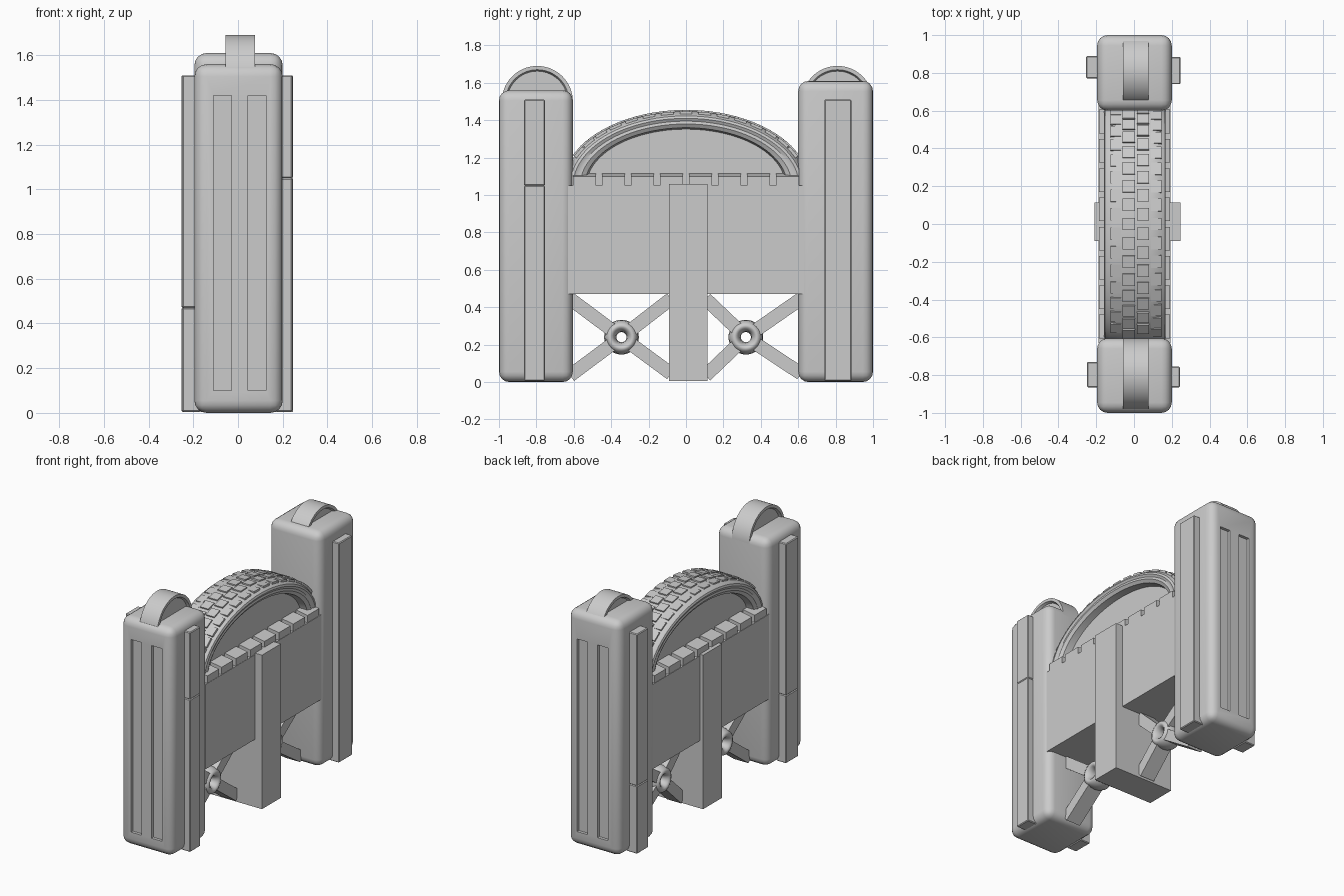
import bpy, bmesh, math
from mathutils import Vector

if "Cube" in bpy.data.objects:
    bpy.data.objects.remove(bpy.data.objects["Cube"])


def finish(name, bm, smooth=False):
    bmesh.ops.recalc_face_normals(bm, faces=bm.faces)
    me = bpy.data.meshes.new(name)
    bm.to_mesh(me)
    bm.free()
    ob = bpy.data.objects.new(name, me)
    bpy.context.collection.objects.link(ob)
    if smooth:
        shade(ob)
    return ob


def shade(ob):
    bpy.ops.object.select_all(action='DESELECT')
    ob.select_set(True)
    bpy.context.view_layer.objects.active = ob
    bpy.ops.object.shade_smooth_by_angle(angle=math.radians(35))


def add_box(bm, x, y, z):
    vs = bmesh.ops.create_cube(bm, size=1)['verts']
    for v in vs:
        v.co = Vector([(a + b) / 2 + c * (b - a) for (a, b), c in zip((x, y, z), v.co)])
    return vs


def box(name, x, y, z, bevel=0, segs=2):
    bm = bmesh.new()
    add_box(bm, x, y, z)
    if bevel:
        bmesh.ops.bevel(bm, geom=bm.edges[:], offset=bevel, segments=segs,
                        profile=0.5, affect='EDGES')
    return finish(name, bm, bevel > 0)


def half_wheel(name, centre, radii, profile, n=40, spread=1.0):
    """Sweep a cross-section of (x, inward offset) points over a half ellipse."""
    cx, cy, cz = centre
    ry, rz = radii
    bm = bmesh.new()
    rows = []
    for i in range(n + 1):
        t = math.pi * i / n
        rows.append([bm.verts.new((cx + x, cy + (ry - d * spread) * math.cos(t),
                                   cz + (rz - d) * math.sin(t))) for x, d in profile])
    for a, b in zip(rows, rows[1:]):
        for j in range(len(profile) - 1):
            bm.faces.new((a[j], a[j + 1], b[j + 1], b[j]))
    # disc faces closing both sides
    for j in (0, -1):
        bm.faces.new([r[j] for r in rows])
    bm.faces.new(rows[0])
    bm.faces.new(rows[-1])
    return finish(name, bm, True)


def pillar(name, y, top, outer):
    ob = box(name, (-0.195, 0.2), y, (0, top), 0.055, 4)
    # two long recessed slots on the outer face
    bm = bmesh.new()
    for x in ((-0.11, -0.03), (0.045, 0.125)):
        add_box(bm, x, (outer - 0.02, outer + 0.02), (0.1, 1.42))
    cut = finish(name + "_slot_cutter", bm)
    mod = ob.modifiers.new("slots", 'BOOLEAN')
    mod.operation, mod.object, mod.solver = 'DIFFERENCE', cut, 'EXACT'
    bpy.context.view_layer.objects.active = ob
    bpy.ops.object.modifier_apply(modifier="slots")
    bpy.data.objects.remove(cut)
    shade(ob)


# Pillars with slots
pillar("front_pillar", (-1, -0.605), 1.56, -1)
pillar("back_pillar", (0.6, 1), 1.61, 1)

# Raised strips on the pillar sides, in two lengths that touch
for name, x, y, split in (
        ("front_right", (0.17, 0.243), (-0.865, -0.755), 1.05),
        ("front_left", (-0.248, -0.17), (-0.865, -0.73), 0.47),
        ("back_right", (0.17, 0.247), (0.74, 0.885), None),
        ("back_left", (-0.253, -0.17), (0.77, 0.89), 0.47)):
    if split:
        box(name + "_strip_lower", x, y, (0.005, split), 0.005, 1)
    box(name + "_strip_upper", x, y, (split or 0.005, 1.51), 0.005, 1)

# Small half wheels on top of the pillars
small = [(-0.05, 0.045), (-0.05, 0.028), (-0.067, 0.02), (-0.067, 0.0),
         (0.067, 0.0), (0.067, 0.02), (0.05, 0.028), (0.05, 0.045)]
for name, y in (("front_top_wheel", -0.795), ("back_top_wheel", 0.81)):
    half_wheel(name, (0.01, y, 1.5), (0.19, 0.19), small, 32)

# Large half wheel between the pillars: rounded tyre, rim and recessed disc
right = [(0.09, 0.008), (0.135, 0.018), (0.158, 0.032), (0.163, 0.045),
         (0.155, 0.06), (0.158, 0.075), (0.145, 0.095), (0.1, 0.103)]
tyre = [(-x, d) for x, d in reversed(right)] + right
half_wheel("large_wheel", (0.005, 0, 1.05), (0.66, 0.405), tyre, 48, 1.25)

# Tread blocks in staggered rows over the crown
bm = bmesh.new()
count = 15
for row, (x0, x1) in enumerate(((-0.13, -0.075), (-0.065, 0.0), (0.012, 0.075), (0.085, 0.14))):
    for i in range(count):
        t = math.pi * (0.13 + 0.74 * (i + 0.5 * (row % 2)) / count)
        vs = add_box(bm, (x0, x1), (-0.033, 0.033), (-0.035, 0.0))
        p = Vector((0, 0.66 * math.cos(t), 1.05 + 0.405 * math.sin(t)))
        n = Vector((0, math.cos(t) / 0.66, math.sin(t) / 0.405)).normalized()
        drop = 0.008 if row in (0, 3) else 0.0
        for v in vs:
            y, z = v.co.y, v.co.z - drop
            v.co = Vector((v.co.x + 0.005, p.y + y * n.z + z * n.y, p.z - y * n.y + z * n.z))
finish("wheel_tread", bm)

# Panel and centre post
box("panel", (-0.188, 0.193), (-0.63, 0.635), (0.47, 1.05))
box("centre_post", (-0.21, 0.245), (-0.09, 0.115), (0.005, 1.06))

# Teeth along both top edges of the panel, reaching in under the tyre
for side, name in ((1, "right_teeth"), (-1, "left_teeth")):
    bm = bmesh.new()
    for i in range(8):
        y = -0.605 + i * 0.155
        for v in add_box(bm, (0.1, 0.188), (y, y + 0.125), (1.04, 1.115)):
            if v.co.z > 1.1 and v.co.x > 0.18:
                v.co.z -= 0.015
            v.co.x = v.co.x * side + 0.003
    finish(name, bm)

# Crossed braces with a ring at each crossing
for name, cy, y0, y1 in (("front", -0.345, -0.62, -0.08), ("back", 0.32, 0.105, 0.615)):
    cz = 0.24
    bm = bmesh.new()
    for y, z in ((y0, 0.445), (y0, 0.035), (y1, 0.445), (y1, 0.045)):
        d = Vector((0, y - cy, z - cz))
        u = d.normalized()
        s = Vector((0, -u.z, u.y))
        for v in add_box(bm, (-0.055, 0.055), (0.05, d.length), (-0.036, 0.036)):
            v.co = Vector((v.co.x, cy, cz)) + u * v.co.y + s * v.co.z
    finish(name + "_brace", bm)
    bpy.ops.mesh.primitive_torus_add(major_radius=0.06, minor_radius=0.033,
                                     major_segments=32, minor_segments=12,
                                     location=(0, cy, cz), rotation=(0, math.pi / 2, 0))
    ring = bpy.context.object
    ring.name = name + "_brace_ring"
    ring.scale.z = 2.1
    shade(ring)
